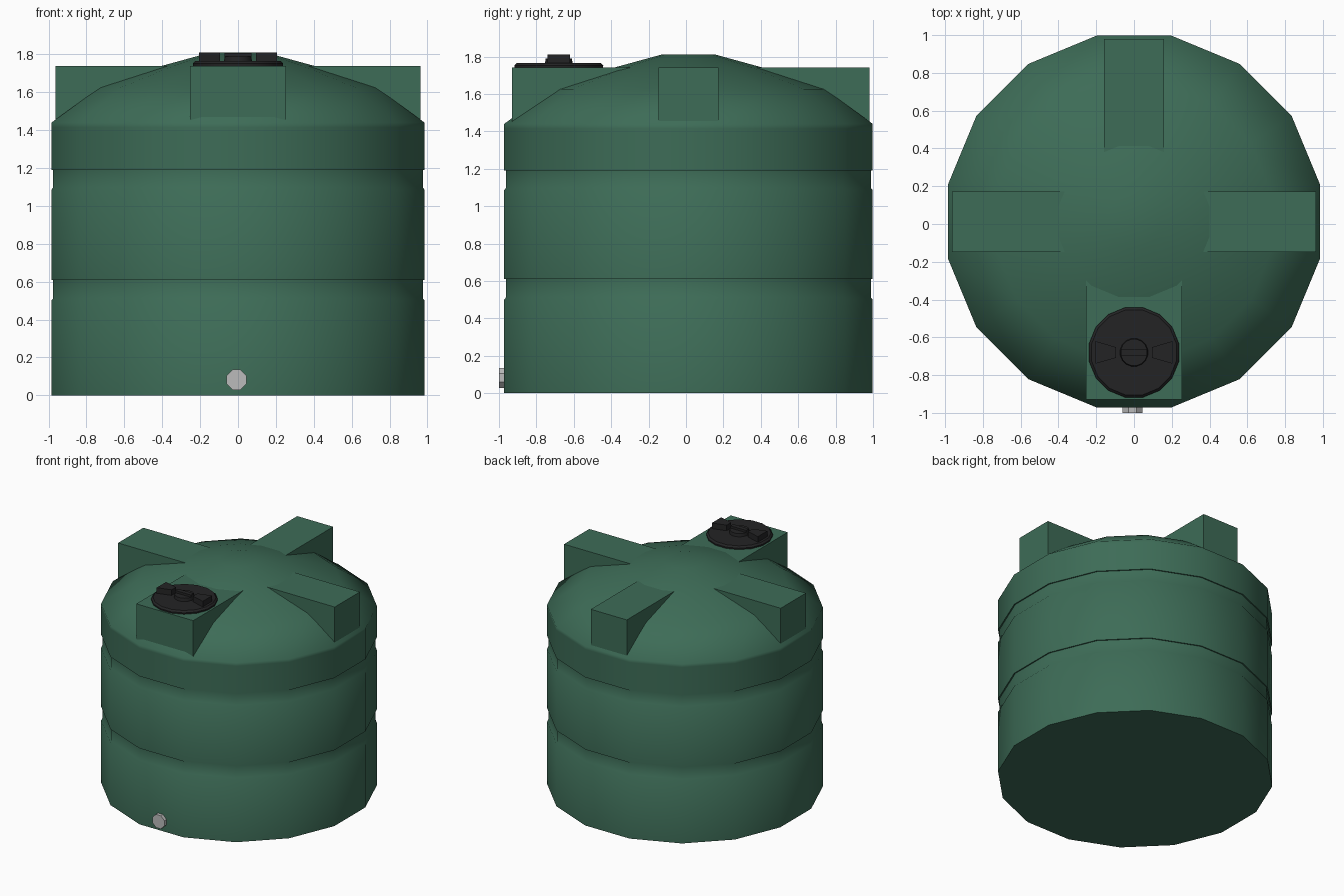
import bpy, bmesh, math

if "Cube" in bpy.data.objects:
    bpy.data.objects.remove(bpy.data.objects["Cube"])

CY = 0.013                     # tank axis in y
LID_Y = -0.68


def material(name, rgb):
    m = bpy.data.materials.new(name)
    m.diffuse_color = (*rgb, 1)
    m.use_nodes = True
    m.node_tree.nodes["Principled BSDF"].inputs["Base Color"].default_value = m.diffuse_color
    return m


GREEN = material("green_plastic", (0.047, 0.15, 0.095))
BLACK = material("black_plastic", (0.017, 0.017, 0.018))
GREY = material("grey_metal", (0.5, 0.5, 0.5))


def finish(name, bm, mat, smooth=None):
    bmesh.ops.recalc_face_normals(bm, faces=bm.faces)
    me = bpy.data.meshes.new(name)
    bm.to_mesh(me)
    bm.free()
    me.materials.append(mat)
    ob = bpy.data.objects.new(name, me)
    bpy.context.collection.objects.link(ob)
    if smooth:
        bpy.ops.object.select_all(action='DESELECT')
        ob.select_set(True)
        bpy.context.view_layer.objects.active = ob
        bpy.ops.object.shade_smooth_by_angle(angle=math.radians(smooth))
    return ob


def lathe(name, profile, sides, mat, smooth, loc=(0, 0, 0)):
    """Capped revolve; profile radii are measured to the flat of each side."""
    bm = bmesh.new()
    k = 1 / math.cos(math.pi / sides)
    rings = []
    for r, z in profile:
        angles = [(i + 0.5) * math.tau / sides for i in range(sides)]
        rings.append([bm.verts.new((loc[0] + r * k * math.cos(a),
                                    loc[1] + r * k * math.sin(a), loc[2] + z)) for a in angles])
    for a, b in zip(rings, rings[1:]):
        for i in range(sides):
            j = (i + 1) % sides
            bm.faces.new((a[i], a[j], b[j], b[i]))
    bm.faces.new(rings[0])
    bm.faces.new(rings[-1])
    return finish(name, bm, mat, smooth)


def prism(name, outline, z0, z1, mat):
    bm = bmesh.new()
    low = [bm.verts.new((x, y, z0)) for x, y in outline]
    high = [bm.verts.new((x, y, z1)) for x, y in outline]
    bm.faces.new(low)
    bm.faces.new(high)
    n = len(outline)
    for i in range(n):
        j = (i + 1) % n
        bm.faces.new((low[i], low[j], high[j], high[i]))
    return finish(name, bm, mat)


def box(name, x0, x1, y0, y1, z0, z1, mat):
    return prism(name, [(x0, y0), (x1, y0), (x1, y1), (x0, y1)], z0, z1, mat)


# Tank body with two shallow grooves and a domed top
R, G = 0.985, 0.976
lathe("tank_body", [(R, 0), (R, 0.5), (G, 0.512), (G, 0.61), (R, 0.61),
                    (R, 1.085), (G, 1.097), (G, 1.19), (R, 1.19),
                    (R, 1.415), (R, 1.44), (0.73, 1.625), (0.40, 1.74), (0.145, 1.81)],
      16, GREEN, 60, (0, CY, 0))

# Shoulder blocks around the dome
box("back_block", -0.16, 0.16, 0.25, 0.98, 1.42, 1.74, GREEN)
box("front_block", -0.253, 0.253, -0.93, -0.2, 1.42, 1.74, GREEN)
for side, s in (("left", -1), ("right", 1)):
    xs = sorted((s * 0.25, s * 0.963))
    box(side + "_block", xs[0], xs[1], CY - 0.16, CY + 0.16, 1.42, 1.74, GREEN)

# Lid with hub, grip bar and two flared lugs
lathe("lid", [(0.236, 1.735), (0.238, 1.752), (0.225, 1.765)], 16, BLACK, 30, (0, LID_Y, 0))
lathe("lid_hub", [(0.075, 1.755), (0.07, 1.79)], 16, BLACK, 30, (0, LID_Y, 0))
box("lid_grip", -0.07, 0.07, LID_Y - 0.018, LID_Y + 0.018, 1.78, 1.808, BLACK)
for side, s in (("left", -1), ("right", 1)):
    prism(side + "_lid_lug", [(s * 0.095, LID_Y - 0.028), (s * 0.205, LID_Y - 0.06),
                              (s * 0.205, LID_Y + 0.06), (s * 0.095, LID_Y + 0.028)],
          1.755, 1.81, BLACK)

# Outlet fitting at the bottom front
outlet = lathe("outlet", [(0.053, 0), (0.053, 0.05)], 8, GREY, 30)
outlet.rotation_euler = (math.pi / 2, 0, 0)
outlet.location = (-0.008, -0.95, 0.082)
